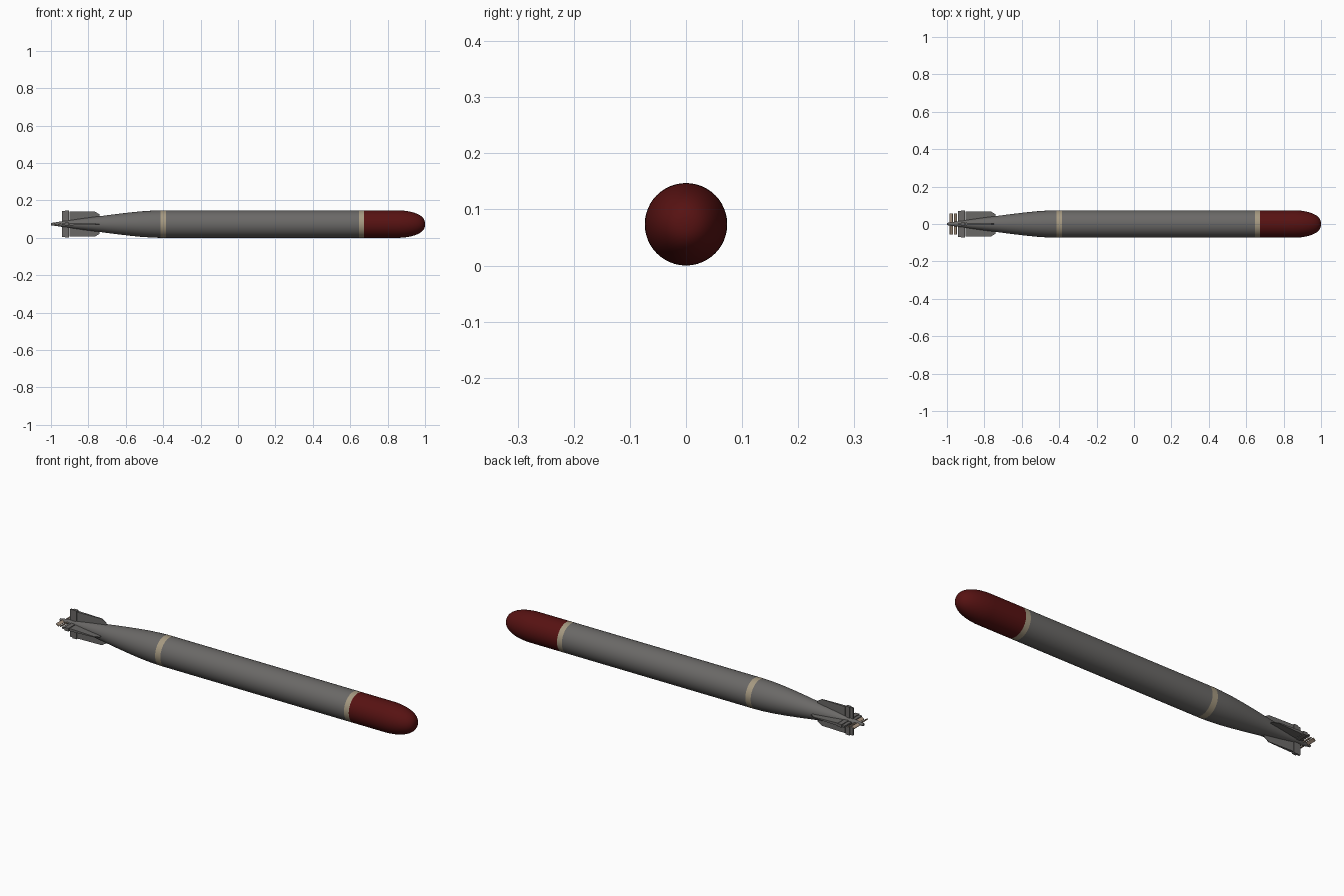
import bpy, bmesh, math
from mathutils import Matrix, Vector

cube = bpy.data.objects.get("Cube")
if cube:
    bpy.data.objects.remove(cube)

R = 0.0735                       # hull radius, also height of the long axis
AXIS = Matrix.Translation((0, 0, R))


def material(name, rgb):
    m = bpy.data.materials.new(name)
    m.use_nodes = True
    m.diffuse_color = (*rgb, 1)
    m.node_tree.nodes["Principled BSDF"].inputs["Base Color"].default_value = (*rgb, 1)
    return m


GREY = material("hull grey", (0.145, 0.14, 0.135))
RED = material("nose red", (0.095, 0.006, 0.006))
CREAM = material("band cream", (0.38, 0.32, 0.22))
BRONZE = material("propeller bronze", (0.37, 0.28, 0.21))


def finish(name, bm, mat, smooth=False):
    bmesh.ops.recalc_face_normals(bm, faces=bm.faces)
    mesh = bpy.data.meshes.new(name)
    bm.to_mesh(mesh)
    bm.free()
    mesh.materials.append(mat)
    ob = bpy.data.objects.new(name, mesh)
    bpy.context.collection.objects.link(ob)
    if smooth:
        bpy.ops.object.select_all(action='DESELECT')
        ob.select_set(True)
        bpy.context.view_layer.objects.active = ob
        bpy.ops.object.shade_smooth_by_angle(angle=math.radians(35))
    return ob


def lathe(name, profile, mat, sides=48):
    """Turn (x, radius) points around the long axis, closing both ends."""
    bm = bmesh.new()
    rings = []
    for x, r in profile:
        rings.append([bm.verts.new((x, r * math.cos(a), R + r * math.sin(a)))
                      for a in (math.tau * i / sides for i in range(sides))])
    for a, b in zip(rings, rings[1:]):
        for i in range(sides):
            j = (i + 1) % sides
            bm.faces.new((a[i], a[j], b[j], b[i]))
    bm.faces.new(rings[0])
    bm.faces.new(rings[-1])
    return finish(name, bm, mat, True)


def box(name, size, centre, turn, mat):
    bm = bmesh.new()
    bmesh.ops.create_cube(bm, size=1)
    bm.transform(AXIS @ turn @ Matrix.Translation(centre) @ Matrix.Diagonal((*size, 1)))
    return finish(name, bm, mat)


# Hull sections
BAND_AFT, BAND_FORE = (-0.415, -0.385), (0.647, 0.674)
lathe("tail_cone", [(-1, 0.006), (-0.95, 0.0135), (-0.9, 0.021), (-0.82, 0.032),
                    (-0.74, 0.042), (-0.66, 0.0525), (-0.58, 0.062), (-0.52, 0.068),
                    (-0.46, 0.072), (BAND_AFT[0], R)], GREY)
lathe("aft_band", [(x, R) for x in BAND_AFT], CREAM)
lathe("mid_body", [(BAND_AFT[1], R), (BAND_FORE[0], R)], GREY)
lathe("fore_band", [(x, R) for x in BAND_FORE], CREAM)

# Rounded nose
NOSE_START, NOSE_LEN = 0.85, 0.15
nose = [(BAND_FORE[1], R)]
for i in range(17):
    a = math.pi / 2 * i / 16
    nose.append((NOSE_START + NOSE_LEN * math.sin(a),
                 R * max(math.cos(a), 0.002) ** 0.8))
lathe("nose", nose, RED)

# Four wedge fins with rudder posts and rudders
FIN = [(-0.9, 0.01), (-0.9, 0.067), (-0.765, 0.067), (-0.74, 0.052), (-0.74, 0.01)]
for k, place in enumerate(("left", "top", "right", "bottom")):
    turn = Matrix.Rotation(math.pi / 2 * k, 4, 'X')
    bm = bmesh.new()
    sides = []
    for s in (-1, 1):
        sides.append([bm.verts.new((x, r, s * (0.001 + 0.006 * (-0.74 - x) / 0.16)))
                      if x < -0.74 else bm.verts.new((x, r, s * 0.001))
                      for x, r in FIN])
    a, b = sides
    bm.faces.new(a)
    bm.faces.new(b)
    for i in range(len(FIN)):
        j = (i + 1) % len(FIN)
        bm.faces.new((a[i], a[j], b[j], b[i]))
    bm.transform(AXIS @ turn)
    finish(place + "_fin", bm, GREY)
    box(place + "_rudder_post", (0.022, 0.062, 0.016), (-0.914, 0.041, 0), turn, GREY)
    box(place + "_rudder", (0.016, 0.06, 0.008), (-0.933, 0.04, 0), turn, GREY)

# Two contra-rotating propellers, each with a pair of pitched blades
for name, x, pitch in (("fore_propeller", -0.955, 1), ("aft_propeller", -0.977, -1)):
    for side, label in ((1, "left"), (-1, "right")):
        tilt = Matrix.Translation((x, 0, 0)) @ Matrix.Rotation(
            side * pitch * math.radians(30), 4, 'Y')
        box(f"{name}_{label}_blade", (0.017, 0.052, 0.005),
            Vector((0, side * 0.03, 0)), tilt, BRONZE)
